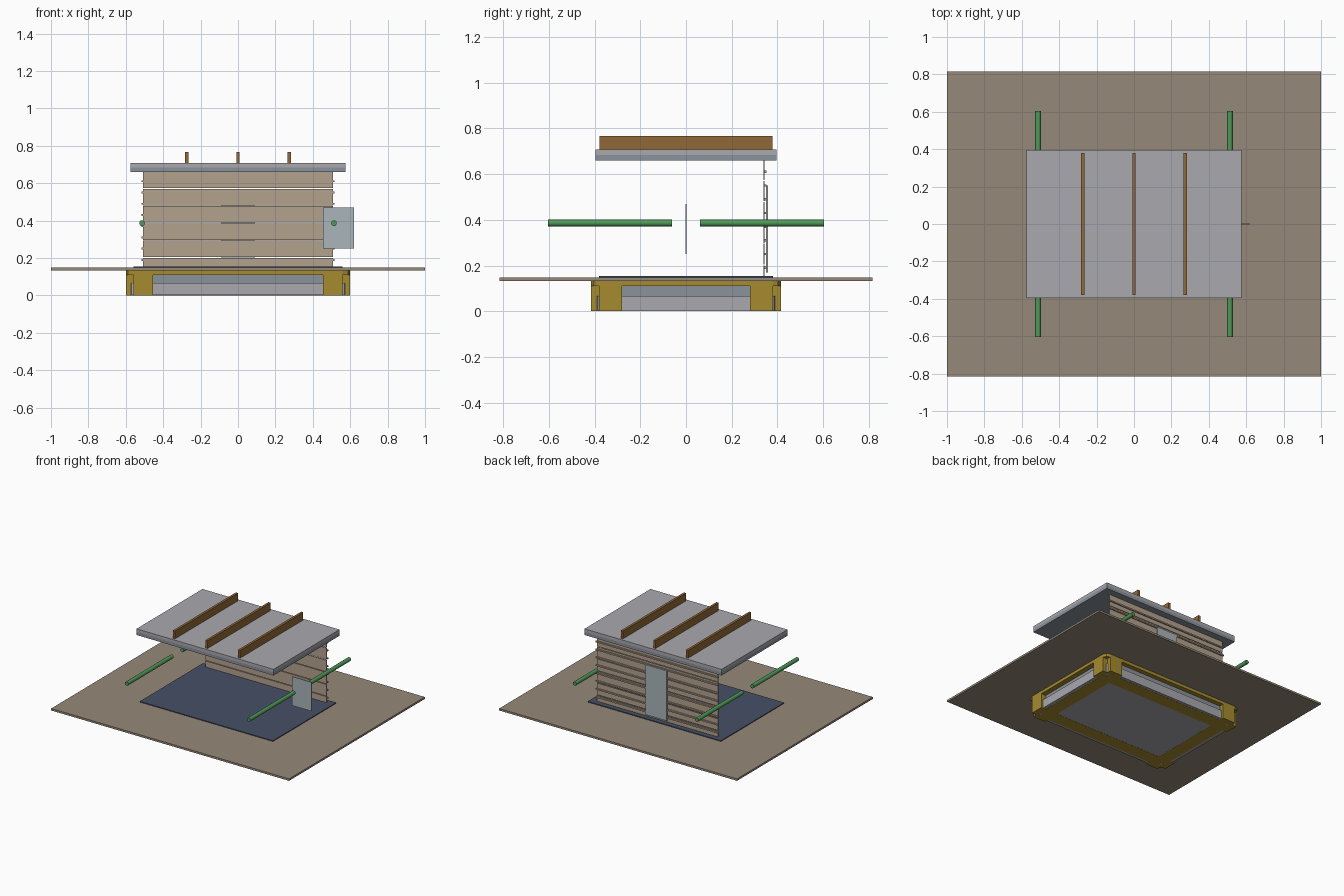
import bpy, math

if "Cube" in bpy.data.objects:
    bpy.data.objects.remove(bpy.data.objects["Cube"])


def material(name, rgb):
    m = bpy.data.materials.new(name)
    m.diffuse_color = (*rgb, 1)
    m.use_nodes = True
    m.node_tree.nodes["Principled BSDF"].inputs["Base Color"].default_value = m.diffuse_color
    return m


earth = material("earth", (0.30, 0.25, 0.19))
gold = material("gold", (0.38, 0.26, 0.03))
light = material("light_grey", (0.40, 0.40, 0.43))
slate = material("slate", (0.26, 0.29, 0.33))
navy = material("navy", (0.06, 0.08, 0.13))
wood = material("wood", (0.28, 0.14, 0.04))
plank = material("plank", (0.45, 0.36, 0.27))
green = material("green", (0.08, 0.32, 0.10))
glass = material("pale_panel", (0.40, 0.46, 0.49))


def box(name, x, y, z, mat):
    """Box from (min, max) ranges."""
    bpy.ops.mesh.primitive_cube_add(size=1, location=[sum(r) / 2 for r in (x, y, z)])
    o = bpy.context.object
    o.name = name
    o.scale = [r[1] - r[0] for r in (x, y, z)]
    bpy.ops.object.transform_apply(location=False, rotation=False, scale=True)
    o.data.materials.append(mat)
    return o


def slab(name, hx, hy, z, mat):
    return box(name, (-hx, hx), (-hy, hy), z, mat)


def span(s, a, b):
    return tuple(sorted((s * a, s * b)))


def chamfer(o, width):
    """Cut the four upright corners of a slab."""
    m = o.modifiers.new("corners", 'BEVEL')
    m.width = width
    m.segments = 2
    m.limit_method = 'WEIGHT'
    w = o.data.attributes.new("bevel_weight_edge", 'FLOAT', 'EDGE')
    for e in o.data.edges:
        a, b = (o.data.vertices[i].co for i in e.vertices)
        w.data[e.index].value = float(abs(a.z - b.z) > 1e-4)


# Base tray with a recessed upper band and gold rim
chamfer(slab("base_tray", 0.585, 0.40, (0.001, 0.067), light), 0.05)
slab("base_band", 0.56, 0.38, (0.067, 0.11), slate)
chamfer(slab("base_rim", 0.60, 0.415, (0.11, 0.134), gold), 0.04)

# Gold bottom frame
for s in (-1, 1):
    box("bottom_frame_long", (-0.53, 0.53), span(s, 0.28, 0.38), (0, 0.01), gold)
    box("bottom_frame_short", span(s, 0.46, 0.56), (-0.34, 0.34), (0, 0.01), gold)

# Paired posts around each corner
for sx in (-1, 1):
    for sy in (-1, 1):
        box("corner_post_long", span(sx, 0.455, 0.56), span(sy, 0.37, 0.415), (0, 0.13), gold)
        box("corner_post_short", span(sx, 0.55, 0.60), span(sy, 0.28, 0.38), (0, 0.13), gold)

# Ground sheet and floor
slab("ground_sheet", 1.0, 0.815, (0.133, 0.148), earth)
slab("floor", 0.56, 0.38, (0.146, 0.154), navy)

# Back wall: thin boards with narrow gaps, backed by battens
edges = [0.153, 0.203, 0.295, 0.387, 0.479, 0.571, 0.662]
for a, b in zip(edges, edges[1:]):
    box("wall_board", (-0.508, 0.508), (0.338, 0.343), (a + 0.002, b - 0.002), plank)
for i in range(8):
    z = 0.19 + 0.06 * i
    box("wall_batten", (-0.515, 0.515), (0.342, 0.352), (z - 0.005, z + 0.005), plank)
box("door", (-0.088, 0.088), (0.350, 0.358), (0.17, 0.55), glass)

# Free-standing side panel
box("side_panel", (0.455, 0.62), (-0.003, 0.003), (0.25, 0.47), glass)

# Four horizontal rods
for sx in (-1, 1):
    for sy in (-1, 1):
        bpy.ops.mesh.primitive_cylinder_add(vertices=16, radius=0.015, depth=0.543,
                                            location=(sx * 0.513, sy * 0.333, 0.386),
                                            rotation=(math.pi / 2, 0, 0))
        rod = bpy.context.object
        rod.name = "side_rod"
        rod.data.materials.append(green)
        bpy.ops.object.shade_smooth_by_angle()

# Roof with a darker lower edge and three fins
slab("roof_lower", 0.576, 0.396, (0.66, 0.684), slate)
slab("roof_upper", 0.576, 0.396, (0.684, 0.707), light)
for x in (-0.274, 0, 0.274):
    box("roof_fin", (x - 0.009, x + 0.009), (-0.379, 0.379), (0.705, 0.766), wood)
